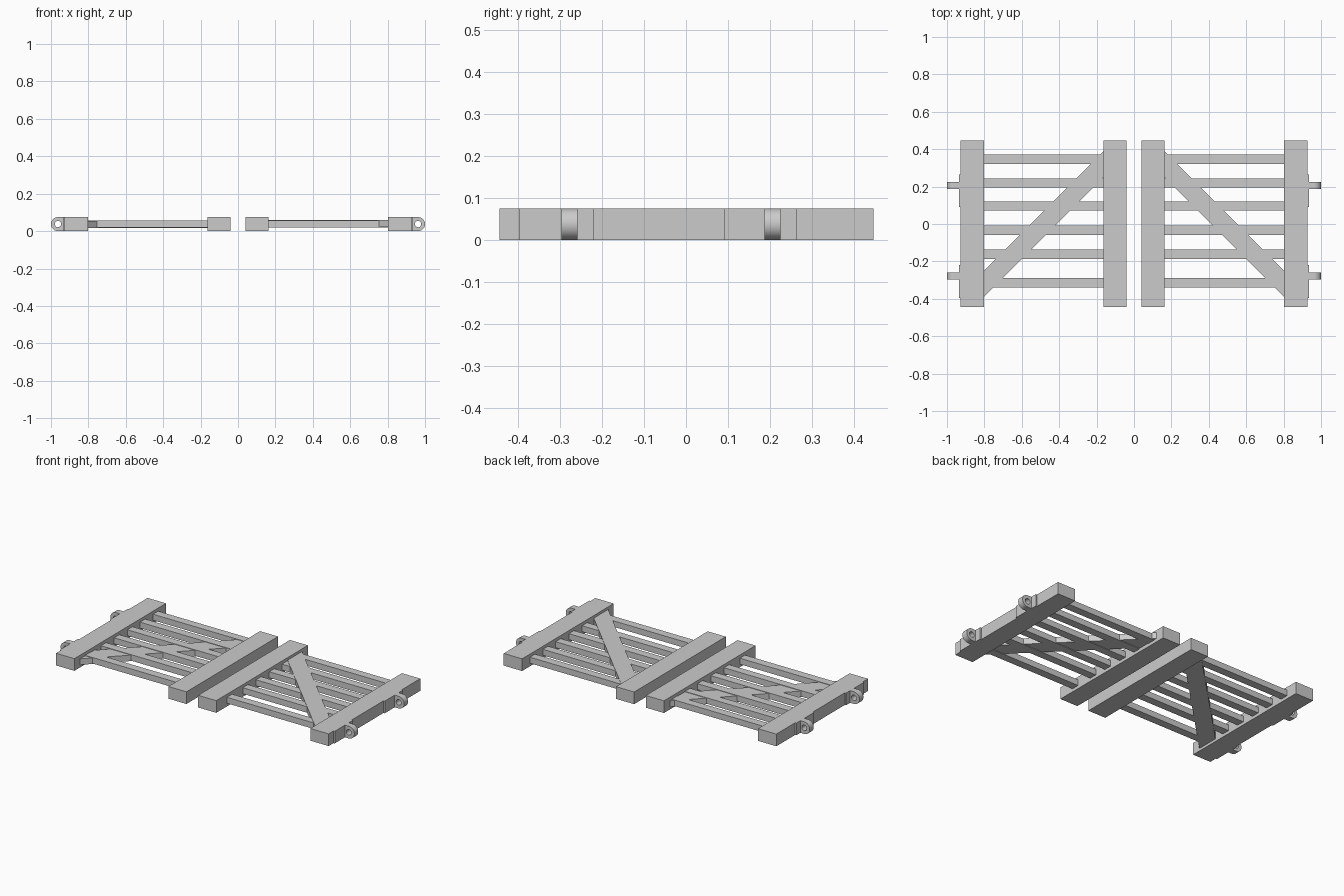
import bpy, bmesh, math
from mathutils import Matrix

if "Cube" in bpy.data.objects:
    bpy.data.objects.remove(bpy.data.objects["Cube"])

MID = 0.0375  # half the gate thickness
RIGHT = Matrix.Identity(4)
LEFT = (Matrix.Translation((0, 0, MID)) @ Matrix.Rotation(math.pi, 4, 'Y')
        @ Matrix.Translation((0, 0, -MID)))


def finish(bm, name, mat):
    bmesh.ops.recalc_face_normals(bm, faces=bm.faces[:])
    bm.transform(mat)
    me = bpy.data.meshes.new(name)
    bm.to_mesh(me)
    bm.free()
    ob = bpy.data.objects.new(name, me)
    bpy.context.collection.objects.link(ob)
    return ob


def prism(name, pts, z0, z1, mat):
    bm = bmesh.new()
    face = bm.faces.new([bm.verts.new((x, y, z0)) for x, y in pts])
    ext = bmesh.ops.extrude_face_region(bm, geom=[face])['geom']
    for v in ext:
        if isinstance(v, bmesh.types.BMVert):
            v.co.z = z1
    return finish(bm, name, mat)


def box(name, x0, x1, y0, y1, z0, z1, mat):
    return prism(name, [(x0, y0), (x1, y0), (x1, y1), (x0, y1)], z0, z1, mat)


def hinge_eye(name, cx, y0, y1, mat, r=MID, hole=0.017, n=32):
    # round outer half, square inner half against the plate, open pin hole
    bm = bmesh.new()
    rings = []
    for i in range(n):
        a = 2 * math.pi * i / n
        c, s = math.cos(a), math.sin(a)
        k = r if c >= 0 else r / max(abs(c), abs(s))
        rings.append([bm.verts.new((cx + q * c, y, MID + q * s))
                      for q, y in ((k, y0), (k, y1), (hole, y1), (hole, y0))])
    for i in range(n):
        a, b = rings[i], rings[(i + 1) % n]
        for j in range(4):
            bm.faces.new((a[j], b[j], b[(j + 1) % 4], a[(j + 1) % 4]))
    ob = finish(bm, name, mat)
    bpy.context.view_layer.objects.active = ob
    ob.select_set(True)
    bpy.ops.object.shade_smooth_by_angle(angle=math.radians(30))
    ob.select_set(False)


for side, m in (("right", RIGHT), ("left", LEFT)):
    # upright posts
    box(side + "_inner_post", 0.04, 0.163, -0.444, 0.447, 0, 2 * MID, m)
    box(side + "_outer_post", 0.803, 0.928, -0.444, 0.447, 0, 2 * MID, m)
    # rails
    for i, y in enumerate((0.346, 0.219, 0.096, -0.033, -0.161, -0.315)):
        box(f"{side}_rail_{i + 1}", 0.163, 0.803, y - 0.025, y + 0.025,
            MID - 0.0185, MID + 0.0185, m)
    # diagonal brace, a little proud of the rails on one face
    prism(side + "_brace", [(0.163, 0.25), (0.803, -0.39), (0.803, -0.25), (0.163, 0.39)],
          MID - 0.0155, MID + 0.0215, m)
    # hinge plates and eyes
    for i, (p0, p1, e0, e1) in enumerate(((0.09, 0.264, 0.187, 0.225),
                                          (-0.396, -0.219, -0.297, -0.259))):
        box(f"{side}_hinge_plate_{i + 1}", 0.928, 0.936, p0, p1, 0, 2 * MID, m)
        hinge_eye(f"{side}_hinge_eye_{i + 1}", 1 - MID, e0, e1, m)
